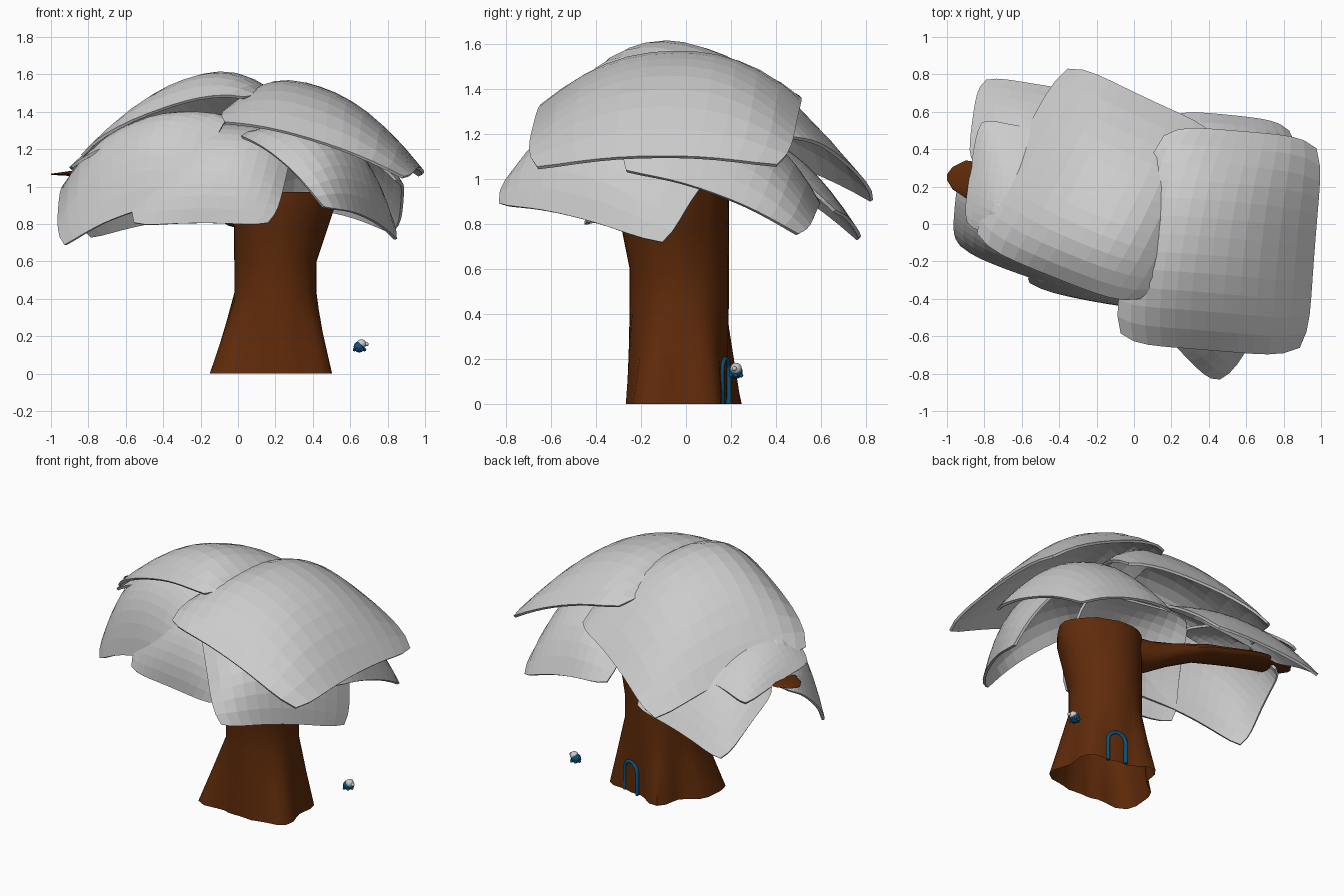
import bpy, bmesh, math
from mathutils import Vector

if "Cube" in bpy.data.objects:
    bpy.data.objects.remove(bpy.data.objects["Cube"])


def material(name, rgb):
    m = bpy.data.materials.new(name)
    m.diffuse_color = (*rgb, 1)
    m.use_nodes = True
    m.node_tree.nodes["Principled BSDF"].inputs["Base Color"].default_value = m.diffuse_color
    return m


GREY = material("pale_grey", (0.60, 0.60, 0.60))
BROWN = material("bark_brown", (0.115, 0.024, 0.003))
BLUE = material("deep_blue", (0.003, 0.085, 0.21))


def finish(name, bm, mat, smooth=False):
    me = bpy.data.meshes.new(name)
    bm.to_mesh(me)
    bm.free()
    me.materials.append(mat)
    ob = bpy.data.objects.new(name, me)
    bpy.context.collection.objects.link(ob)
    if smooth:
        bpy.ops.object.select_all(action='DESELECT')
        bpy.context.view_layer.objects.active = ob
        ob.select_set(True)
        bpy.ops.object.shade_smooth_by_angle(angle=math.radians(40))
    return ob


def loft(name, rings, mat, cap_end=False):
    bm = bmesh.new()
    loops = [[bm.verts.new(p) for p in ring] for ring in rings]
    n = len(rings[0])
    for a, b in zip(loops, loops[1:]):
        for i in range(n):
            j = (i + 1) % n
            bm.faces.new((a[i], a[j], b[j], b[i]))
    if cap_end:
        bm.faces.new(loops[-1])
    bmesh.ops.recalc_face_normals(bm, faces=bm.faces)
    return finish(name, bm, mat, True)


# Trunk: lobed foot, round waist, flared open top
FOOT = [.27, .31, .225, .21, .32, .25, .34, .385, .25, .23, .26, .34]
WAIST = [.22] * 12
FLARE = [.32, .27, .23, .22, .22, .22, .22, .25, .28, .28, .28, .29]


def radius(table, t):
    k = t * 12
    i, f = int(k) % 12, k - int(k)
    f = (1 - math.cos(math.pi * f)) / 2
    return table[i] * (1 - f) + table[(i + 1) % 12] * f


def trunk_ring(z, table, mix):
    ring = []
    for i in range(36):
        a = math.tau * i / 36
        r = radius(WAIST, i / 36) * (1 - mix) + radius(table, i / 36) * mix
        ring.append((.2 + r * math.cos(a), -.03 + r * math.sin(a), z))
    return ring


loft("trunk", [trunk_ring(0, FOOT, 1), trunk_ring(.22, FOOT, .48),
               trunk_ring(.43, FOOT, 0), trunk_ring(.60, FLARE, 0),
               trunk_ring(.78, FLARE, .6), trunk_ring(.90, FLARE, 1),
               trunk_ring(.97, FLARE, 1)], BROWN)

# Branch: flattening tube reaching to the left (x, y, z, half width, half height)
PATH = [(.12, .03, .87, .11, .12), (-.05, .07, .89, .10, .10),
        (-.2, .09, .95, .10, .07), (-.4, .13, 1.02, .105, .045),
        (-.7, .20, 1.06, .11, .03), (-.9, .24, 1.07, .10, .013),
        (-.97, .245, 1.067, .06, .006), (-1.0, .25, 1.066, .015, .003)]
loft("branch", [[(x, y + w * math.cos(math.tau * i / 16), z + h * math.sin(math.tau * i / 16))
                 for i in range(16)] for x, y, z, w, h in PATH], BROWN, True)


# Leaf canopy: domed, round-cornered sheets from four corners and a crown point
def leaf(name, c00, c10, c11, c01, crown, k=.18, n=12):
    c = [Vector(p) for p in (c00, c10, c11, c01)]
    lift = Vector(crown) - sum(c, Vector()) / 4
    bm = bmesh.new()
    grid = []
    for j in range(n + 1):
        row = []
        for i in range(n + 1):
            a, b = 2 * i / n - 1, 2 * j / n - 1
            u, v = a * (1.07 - .10 * b ** 6), b * (1.07 - .10 * a ** 6)
            p = (c[0] * (1 - u) * (1 - v) + c[1] * (1 + u) * (1 - v)
                 + c[2] * (1 + u) * (1 + v) + c[3] * (1 - u) * (1 + v)) / 4
            fu, fv = 1 - abs(a) ** 2.3, 1 - abs(b) ** 2.3
            p += lift * (k * (fu + fv) + (1 - 2 * k) * fu * fv)
            row.append(bm.verts.new(p))
        grid.append(row)
    for j in range(n):
        for i in range(n):
            bm.faces.new((grid[j][i], grid[j][i + 1], grid[j + 1][i + 1], grid[j + 1][i]))
    ob = finish(name, bm, GREY)
    mod = ob.modifiers.new("thickness", 'SOLIDIFY')
    mod.thickness = .016
    mod.offset = -1


leaf("leaf_right_top", (-.09, -.60, 1.35), (.90, -.68, 1.05), (.99, .42, 1.06),
     (.15, .49, 1.38), (.43, -.07, 1.535))
leaf("leaf_back_top", (-.86, -.06, 1.17), (.04, -.42, 1.49), (.45, .47, 1.19),
     (-.36, .85, .90), (-.17, .13, 1.555), .2)
leaf("leaf_left_upper", (-.90, .0, 1.11), (-.45, -.1, 1.30), (-.45, .48, 1.08),
     (-.82, .55, 1.02), (-.67, .2, 1.23))
leaf("leaf_back_left", (-.86, .31, 1.05), (-.1, .17, 1.22), (-.10, .67, .86),
     (-.80, .78, .73), (-.52, .46, 1.12))
leaf("leaf_front_left", (-.94, -.12, .68), (-.24, -.37, .93), (-.05, -.08, 1.39),
     (-.90, .28, 1.04), (-.59, -.13, 1.28), .22)
leaf("leaf_front", (-.57, -.32, .80), (.17, -.45, .80), (.28, -.08, 1.27),
     (-.42, .0, 1.32), (-.09, -.33, 1.17))
leaf("leaf_front_right", (.46, -.85, .89), (.86, -.1, .71), (.58, .28, 1.17),
     (.0, -.36, 1.28), (.54, -.39, 1.25), .22)
leaf("leaf_back_right", (.86, -.28, 1.04), (.84, .51, .75), (.17, .58, .90),
     (.2, -.15, 1.30), (.58, .22, 1.25), .2)

# Door arch: bent tube on the back of the trunk
cu = bpy.data.curves.new("door_arch", 'CURVE')
cu.dimensions = '3D'
cu.bevel_depth = .012
cu.bevel_resolution = 2
cu.use_fill_caps = True
mid, half = Vector((.28, .174, 0)), Vector((.056, -.016, 0))
pts = [mid + half] + [mid + half * math.cos(math.pi * i / 10)
                      + Vector((0, 0, .14 + .06 * math.sin(math.pi * i / 10)))
                      for i in range(11)] + [mid - half]
sp = cu.splines.new('POLY')
sp.points.add(len(pts) - 1)
for q, p in zip(sp.points, pts):
    q.co = (*p, 1)
cu.materials.append(BLUE)
bpy.context.collection.objects.link(bpy.data.objects.new("door_arch", cu))


# Small floating lantern: blue bowl with nubs, pale cap and spout
def ball(name, loc, r, mat):
    bm = bmesh.new()
    bmesh.ops.create_uvsphere(bm, u_segments=12, v_segments=8, radius=r)
    bmesh.ops.translate(bm, verts=bm.verts, vec=loc)
    finish(name, bm, mat, True)


ball("lantern_bowl", (.648, .222, .143), .030, BLUE)
ball("lantern_cap", (.660, .222, .158), .026, GREY)
ball("lantern_spout", (.688, .215, .158), .011, GREY)
for i in range(6):
    a = math.tau * i / 6
    ball("lantern_nub", (.65 + .027 * math.cos(a), .222 + .027 * math.sin(a), .128), .009, BLUE)
